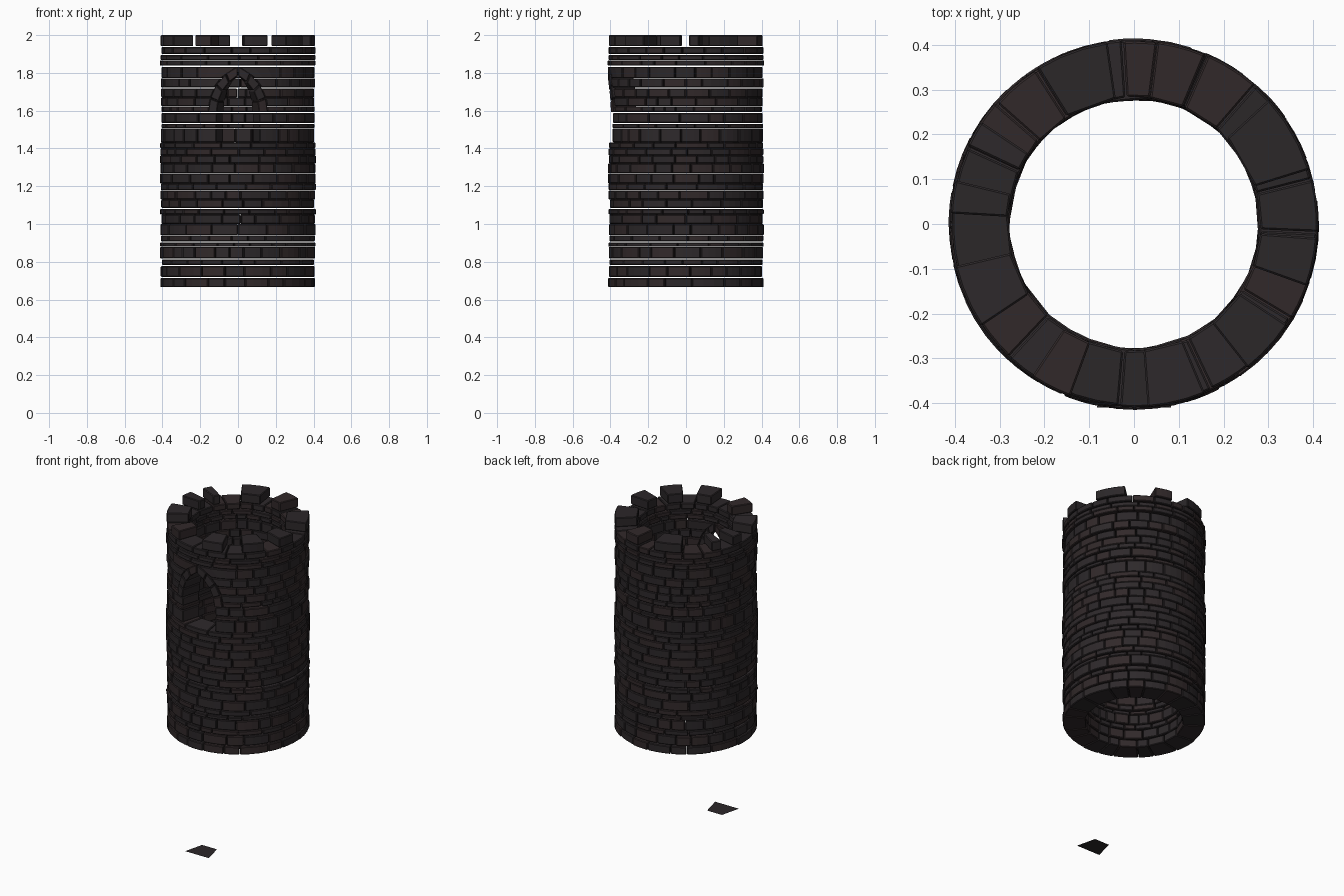
import bpy, bmesh, math, random

if "Cube" in bpy.data.objects:
    bpy.data.objects.remove(bpy.data.objects["Cube"])

random.seed(7)
R_OUT, R_IN = 0.41, 0.283
TAU = 2 * math.pi


def make_mat(name, col):
    m = bpy.data.materials.new(name)
    m.diffuse_color = (*col, 1)
    m.use_nodes = True
    m.node_tree.nodes["Principled BSDF"].inputs["Base Color"].default_value = m.diffuse_color
    return m


MATS = [make_mat("stone_dark", (0.024, 0.020, 0.022)),
        make_mat("stone_mid", (0.027, 0.022, 0.024)),
        make_mat("stone_warm", (0.031, 0.022, 0.023))]


def polar(a, r, z):
    """Angle a is measured from the window centre on the front (-y)."""
    return (r * math.sin(a), -r * math.cos(a), z)


def block(bm, bl, br, tr, tl, r_in=R_IN, r_out=R_OUT, n=3):
    """Curved stone: four (angle, z) corners extruded between two radii."""
    def lerp(p, q, t):
        return (p[0] + (q[0] - p[0]) * t, p[1] + (q[1] - p[1]) * t)

    def strip(p, q, r, k):
        pts = [lerp(p, q, i / k) for i in range(k + 1)]
        return [bm.verts.new(polar(a, r, z)) for a, z in pts]

    ob, ot = strip(bl, br, r_out, n), strip(tl, tr, r_out, n)
    ib, it = strip(bl, br, r_in, 1), strip(tl, tr, r_in, 1)
    faces = [(ob[i], ob[i + 1], ot[i + 1], ot[i]) for i in range(n)]
    faces += [(ib[1], ib[0], it[0], it[1]),
              (ib[0], ob[0], ot[0], it[0]),
              (ob[-1], ib[1], it[1], ot[-1]),
              ot + it[::-1], ob[::-1] + ib]
    mat = random.randrange(3)
    for f in faces:
        bm.faces.new(f).material_index = mat


def finish(bm, name, bevel=0.004):
    bmesh.ops.recalc_face_normals(bm, faces=bm.faces[:])
    me = bpy.data.meshes.new(name)
    bm.to_mesh(me)
    bm.free()
    for m in MATS:
        me.materials.append(m)
    ob = bpy.data.objects.new(name, me)
    bpy.context.collection.objects.link(ob)
    if bevel:
        b = ob.modifiers.new("worn_edges", 'BEVEL')
        b.width, b.segments = bevel, 1
        b.limit_method, b.angle_limit = 'ANGLE', math.radians(35)
    return ob


# Window opening: straight jambs, then a pointed arch
SILL, SPRING = 1.432, 1.59
JAMB = 0.115
EXTRADOS, INTRADOS = (0.16, 1.835), (0.113, 1.787)


def arch_point(shape, t):
    """(half angle, z) along one side of a pointed arch, t = 0 spring to 1 apex."""
    w, apex = shape
    h = apex - SPRING
    r = (h * h + w * w) / (2 * w)
    phi = t * math.asin(h / r)
    return ((r * math.cos(phi) - (r - w)) / R_OUT, SPRING + r * math.sin(phi))


def arch_half(z):
    w, apex = EXTRADOS
    h = apex - SPRING
    r = (h * h + w * w) / (2 * w)
    d = min(max(z - SPRING, 0), h)
    return max(math.sqrt(r * r - d * d) - (r - w), 0) / R_OUT


# Courses of the wall, bottom to top
Z = [.665, .717, .78, .815, .88, .905, .94, 1.0, 1.05, 1.082, 1.13, 1.178,
     1.215, 1.268, 1.32, 1.363, 1.40, 1.432, 1.507, 1.533, 1.59, 1.623,
     1.67, 1.72, 1.772, 1.835, 1.867, 1.897, 1.94]
OPEN_JOINTS = {.717, .78, .815, .905, 1.082, 1.533, 1.59, 1.72, 1.835, 1.897, 1.94}
GAP = 0.004 / R_OUT

bm = bmesh.new()
for zb, zt in zip(Z, Z[1:]):
    mid = (zb + zt) / 2
    if SILL < mid < SPRING:
        lo = hi = JAMB / R_OUT
    elif SPRING < mid < EXTRADOS[1]:
        lo, hi = arch_half(zb), arch_half(zt)
    else:
        lo = hi = None
    z0 = zb + (0.003 if zb in OPEN_JOINTS else 0.0007)
    z1 = zt - (0.003 if zt in OPEN_JOINTS else 0.0007)
    start = random.uniform(0, 0.3) if lo is None else max(lo, hi)
    end = start + TAU if lo is None else TAU - start
    count = random.randint(19, 23)
    steps = [random.uniform(0.65, 1.4) for _ in range(count)]
    scale = (end - start) / sum(steps)
    seams = [start]
    for s in steps:
        seams.append(seams[-1] + s * scale)
    row_r = R_OUT + random.uniform(-0.006, 0.003)
    for i in range(count):
        b0 = t0 = seams[i]
        b1 = t1 = seams[i + 1]
        if lo is not None and i == 0:
            b0, t0 = lo, hi
        if lo is not None and i == count - 1:
            b1, t1 = TAU - lo, TAU - hi
        g = GAP / 2
        block(bm, (b0 + g, z0), (b1 - g, z0), (t1 - g, z1), (t0 + g, z1),
              R_IN + random.uniform(-.003, .003),
              row_r + random.uniform(-.003, .003))
finish(bm, "wall_courses")

# Arch stones around the window head
bm = bmesh.new()
N = 4
for side in (1, -1):
    for i in range(N):
        t0, t1 = i / N + 0.012, (i + 1) / N - 0.008
        quad = [arch_point(INTRADOS, t0), arch_point(EXTRADOS, t0),
                arch_point(EXTRADOS, t1), arch_point(INTRADOS, t1)]
        block(bm, *[(side * a, z) for a, z in quad], r_out=R_OUT + 0.004, n=2)
finish(bm, "window_arch", 0.003)

# Battlements: every other stone of the top ring
RING = [17, 43, 67, 83, 98, 122, 146, 155, 166, 177, 193,
        214, 236, 250, 274, 293, 308, 327, 340, 356]
bm = bmesh.new()
for a0, a1 in zip(RING[::2], RING[1::2]):
    a, b = math.radians(a0 + 90) + GAP / 2, math.radians(a1 + 90) - GAP / 2
    block(bm, (a, 1.942), (b, 1.942), (b, 2.0), (a, 2.0))
finish(bm, "battlements")

# Loose flat slab on the ground below the window
bm = bmesh.new()
bm.faces.new([bm.verts.new(p) for p in
              ((-.083, -.41, 0), (.083, -.41, 0), (.052, -.285, 0), (-.052, -.285, 0))])
finish(bm, "ground_slab", 0)
